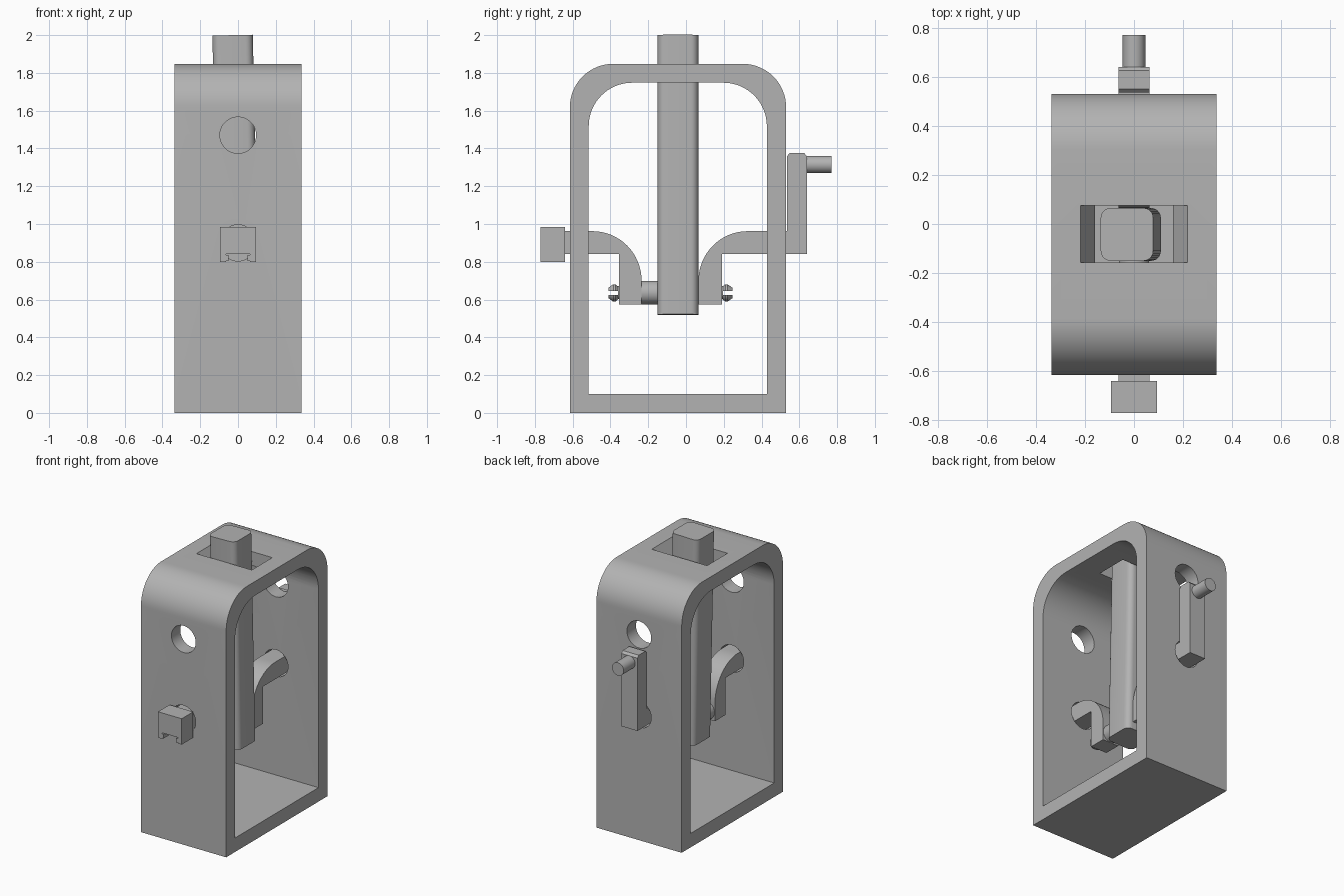
import bpy
import bmesh
from math import pi, sin, cos, radians
from mathutils import Matrix, Vector

if "Cube" in bpy.data.objects:
    bpy.data.objects.remove(bpy.data.objects["Cube"])

grey = bpy.data.materials.new("plain_grey")
grey.use_nodes = True
colour = (0.45, 0.45, 0.45, 1)
grey.diffuse_color = colour
grey.node_tree.nodes["Principled BSDF"].inputs["Base Color"].default_value = colour


def finish(name, bm):
    """Turn a bmesh into a named grey object with sharp edges kept."""
    bmesh.ops.recalc_face_normals(bm, faces=bm.faces)
    mesh = bpy.data.meshes.new(name)
    bm.to_mesh(mesh)
    bm.free()
    obj = bpy.data.objects.new(name, mesh)
    bpy.context.collection.objects.link(obj)
    mesh.materials.append(grey)
    return obj


def prism(name, points, half_width):
    """Extrude a (y, z) outline along x, centred."""
    bm = bmesh.new()
    face = bm.faces.new([bm.verts.new((-half_width, y, z)) for y, z in points])
    extruded = bmesh.ops.extrude_face_region(bm, geom=[face])["geom"]
    verts = [g for g in extruded if isinstance(g, bmesh.types.BMVert)]
    bmesh.ops.translate(bm, verts=verts, vec=(2 * half_width, 0, 0))
    return finish(name, bm)


def box(name, low, high):
    bm = bmesh.new()
    bmesh.ops.create_cube(bm, size=1)
    low, high = Vector(low), Vector(high)
    for v in bm.verts:
        v.co = (low + high) / 2 + v.co * (high - low)
    return finish(name, bm)


def lathe(name, profile, z, sides=32):
    """Stack discs given as (y, radius) along the y axis at height z."""
    bm = bmesh.new()
    rings = [[bm.verts.new((r * cos(2 * pi * i / sides), y, z + r * sin(2 * pi * i / sides)))
              for i in range(sides)] for y, r in profile]
    for a, b in zip(rings, rings[1:]):
        for i in range(sides):
            j = (i + 1) % sides
            bm.faces.new((a[i], a[j], b[j], b[i]))
    bm.faces.new(rings[0])
    bm.faces.new(rings[-1])
    return finish(name, bm)


def arc(cy, cz, ry, rz, start, end, steps=16):
    return [(cy + ry * cos(radians(start + (end - start) * i / steps)),
             cz + rz * sin(radians(start + (end - start) * i / steps))) for i in range(steps + 1)]


def activate(obj):
    bpy.ops.object.select_all(action="DESELECT")
    obj.select_set(True)
    bpy.context.view_layer.objects.active = obj


def cut(obj, cutter):
    activate(obj)
    mod = obj.modifiers.new("cut", "BOOLEAN")
    mod.operation, mod.solver, mod.object = "DIFFERENCE", "EXACT", cutter
    bpy.ops.object.modifier_apply(modifier=mod.name)
    bpy.data.objects.remove(cutter)


def smooth(obj):
    activate(obj)
    bpy.ops.object.shade_smooth_by_angle(angle=radians(30))


def arch(y0, y1, z0, z1, r):
    return ([(y0, z0), (y1, z0)] + arc(y1 - r, z1 - r, r, r, 0, 90)
            + arc(y0 + r, z1 - r, r, r, 90, 180))


# Arched frame with window, round holes and flared top slot
frame = prism("frame", arch(-0.615, 0.53, 0, 1.848, 0.23), 0.337)
cut(frame, prism("window_cutter", arch(-0.515, 0.428, 0.1, 1.748, 0.23), 0.5))
for height in (0.9, 1.47):
    cut(frame, lathe("hole_cutter", [(-0.8, 0.096), (0.8, 0.096)], height, 48))
slot = box("slot_cutter", (-0.225, -0.157, 1.748), (0.225, 0.075, 1.848))
for v in slot.data.vertices:
    if v.co.z < 1.8:
        v.co.x *= 0.152 / 0.225
    v.co.z += 0.01 if v.co.z > 1.8 else -0.01
cut(frame, slot)

# Sliding rod, leaning slightly around the pivot pin
rod = box("sliding_rod", (-0.107, -0.15, 0.52), (0.107, 0.065, 2))
bm = bmesh.new()
bm.from_mesh(rod.data)
uprights = [e for e in bm.edges if abs(e.verts[0].co.z - e.verts[1].co.z) > 1]
bmesh.ops.bevel(bm, geom=uprights, offset=0.04, segments=6, affect="EDGES", profile=0.5)
pivot = Vector((0, 0, 0.635))
bmesh.ops.rotate(bm, verts=bm.verts, cent=pivot, matrix=Matrix.Rotation(radians(-1.2), 3, "Y"))
bm.to_mesh(rod.data)
bm.free()

# Crank halves with a curved shoulder
front_crank = prism("front_crank", [(-0.765, 0.84), (-0.355, 0.84), (-0.355, 0.575), (-0.235, 0.575)]
                    + arc(-0.495, 0.7, 0.26, 0.262, 0, 90) + [(-0.765, 0.962)], 0.064)
back_crank = prism("back_crank", [(0.64, 0.84), (0.19, 0.84), (0.19, 0.575), (0.066, 0.575)]
                   + arc(0.326, 0.7, 0.26, 0.262, 180, 90)
                   + [(0.535, 0.962), (0.535, 1.36), (0.55, 1.376), (0.625, 1.376), (0.64, 1.36)],
                   0.064)

# Handle peg and square end cap, open at the bottom
peg = lathe("handle_peg", [(0.6, 0.046), (0.77, 0.046)], 1.315)
cap = box("end_cap", (-0.094, -0.77, 0.8), (0.094, -0.64, 0.985))
cut(cap, box("cap_cutter", (-0.064, -0.8, 0.7), (0.064, -0.6, 0.962)))
for side in (-1, 1):
    xs = sorted((side * 0.05, side * 0.07))
    box("cap_lip", (xs[0], -0.77, 0.805), (xs[1], -0.64, 0.835))

# Pivot pin with split snap heads
pin = lathe("pivot_pin", [(-0.36, 0.035), (-0.235, 0.035), (-0.235, 0.062), (-0.1, 0.062),
                          (-0.1, 0.035), (0.195, 0.035)], 0.637)
parts = [frame, rod, front_crank, back_crank, peg, pin]
for name, base, way in (("front_snap_head", -0.355, -1), ("back_snap_head", 0.19, 1)):
    head = lathe(name, [(base, 0.03), (base + way * 0.018, 0.046),
                        (base + way * 0.03, 0.046), (base + way * 0.055, 0.028)], 0.635)
    cut(head, box("split_cutter", (-0.1, base - 0.06, 0.625), (0.1, base + 0.06, 0.645)))
    parts.append(head)

for part in parts:
    smooth(part)
